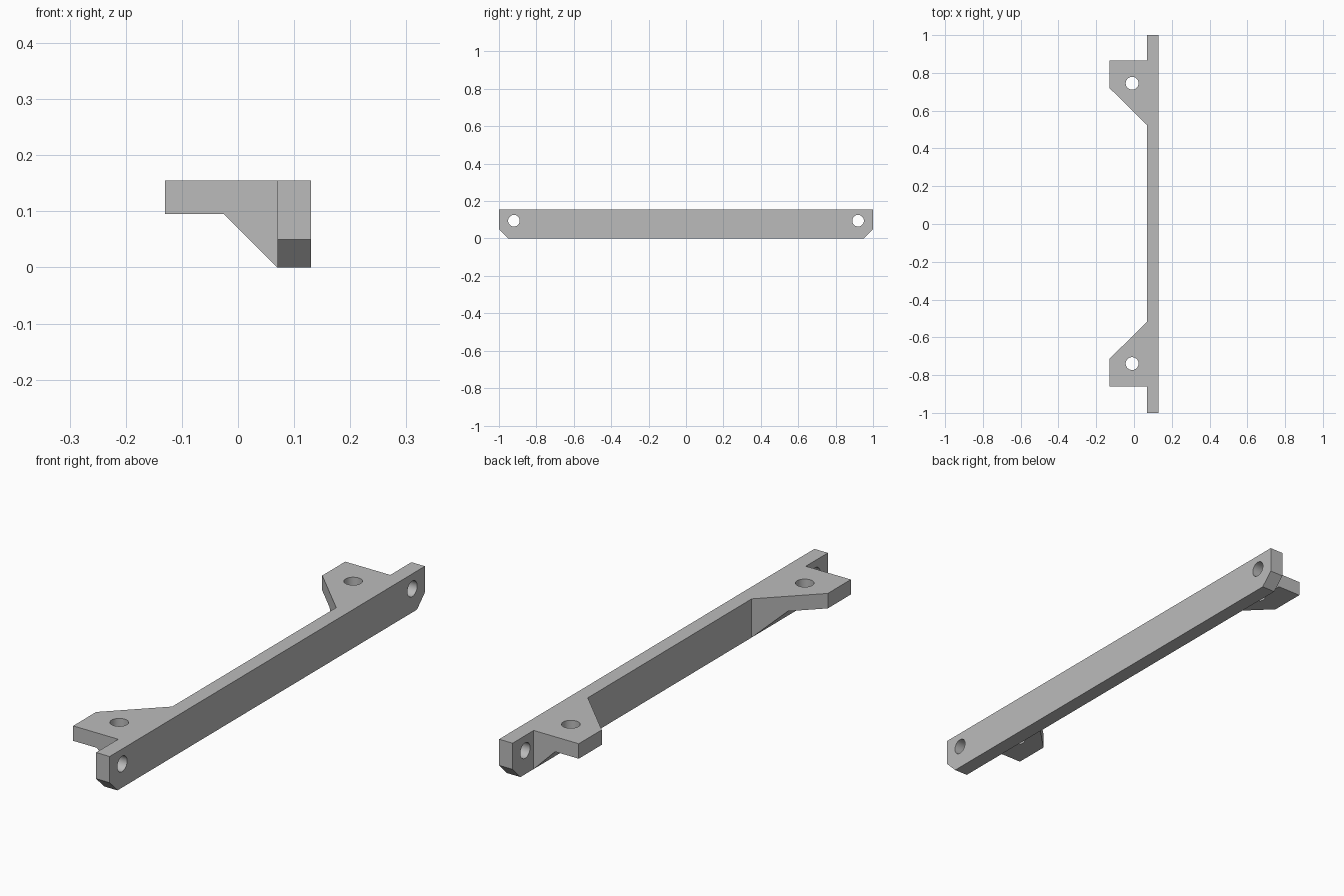
import bpy
import bmesh
from math import radians
from mathutils import Vector

cube = bpy.data.objects.get("Cube")
if cube:
    bpy.data.objects.remove(cube, do_unlink=True)

HEIGHT = 0.155
BACK, FRONT, WING = 0.13, 0.07, -0.13   # x of bar faces and tab tip
SHIFT = 0.003                           # tabs sit slightly off centre

grey = bpy.data.materials.new("grey")
grey.use_nodes = True
grey.diffuse_color = (0.5, 0.5, 0.5, 1)
grey.node_tree.nodes["Principled BSDF"].inputs["Base Color"].default_value = (0.5, 0.5, 0.5, 1)


def prism(name, points, push):
    """Extrude a closed 3D outline along a vector."""
    bm = bmesh.new()
    face = bm.faces.new([bm.verts.new(p) for p in points])
    ext = bmesh.ops.extrude_face_region(bm, geom=[face], use_keep_orig=True)
    moved = [v for v in ext["geom"] if isinstance(v, bmesh.types.BMVert)]
    bmesh.ops.translate(bm, verts=moved, vec=Vector(push))
    bmesh.ops.recalc_face_normals(bm, faces=bm.faces)
    mesh = bpy.data.meshes.new(name)
    bm.to_mesh(mesh)
    bm.free()
    mesh.materials.append(grey)
    obj = bpy.data.objects.new(name, mesh)
    bpy.context.collection.objects.link(obj)
    return obj


def drill(name, radius, location, rotation=(0, 0, 0)):
    bpy.ops.mesh.primitive_cylinder_add(vertices=48, radius=radius, depth=0.5,
                                        location=location, rotation=rotation)
    obj = bpy.context.object
    obj.name = name
    obj.data.materials.append(grey)
    return obj


def combine(target, tool, operation):
    """Apply a boolean and discard the tool."""
    mod = target.modifiers.new("boolean", 'BOOLEAN')
    mod.operation, mod.object, mod.solver = operation, tool, 'EXACT'
    bpy.context.view_layer.objects.active = target
    bpy.ops.object.modifier_apply(modifier=mod.name)
    bpy.data.objects.remove(tool, do_unlink=True)


# Long bar with chamfered lower corners
side = [(-1, HEIGHT), (-1, 0.05), (-0.95, 0), (0.95, 0), (1, 0.05), (1, HEIGHT)]
bracket = prism("mounting_bracket", [(FRONT, y, z) for y, z in side], (BACK - FRONT, 0, 0))

for s in (-1, 1):
    # Tab outline from above, trimmed to the sloped gusset profile
    plan = [(BACK - 0.03, 0.863), (WING, 0.863), (WING, 0.717), (FRONT, 0.52), (BACK - 0.03, 0.52)]
    tab = prism("tab", [(x, s * y + SHIFT, 0) for x, y in plan], (0, 0, HEIGHT))
    profile = [(WING - 0.1, HEIGHT + 0.1), (WING - 0.1, 0.095), (-0.025, 0.095),
               (FRONT, 0), (BACK, 0), (BACK, HEIGHT + 0.1)]
    gusset = prism("gusset", [(x, -1, z) for x, z in profile], (0, 2, 0))
    combine(tab, gusset, 'INTERSECT')
    combine(bracket, tab, 'UNION')

for s in (-1, 1):
    # Vertical screw hole in the tab, sideways hole in the bar end
    combine(bracket, drill("tab_hole", 0.034, (-0.01, s * 0.742 + SHIFT, 0.1)), 'DIFFERENCE')
    combine(bracket, drill("bar_hole", 0.031, (0.1, s * 0.92, 0.095), (0, radians(90), 0)), 'DIFFERENCE')

# Smooth hole walls, crisp edges
bpy.ops.object.select_all(action='DESELECT')
bracket.select_set(True)
bpy.context.view_layer.objects.active = bracket
bpy.ops.object.shade_smooth_by_angle(angle=radians(30))
